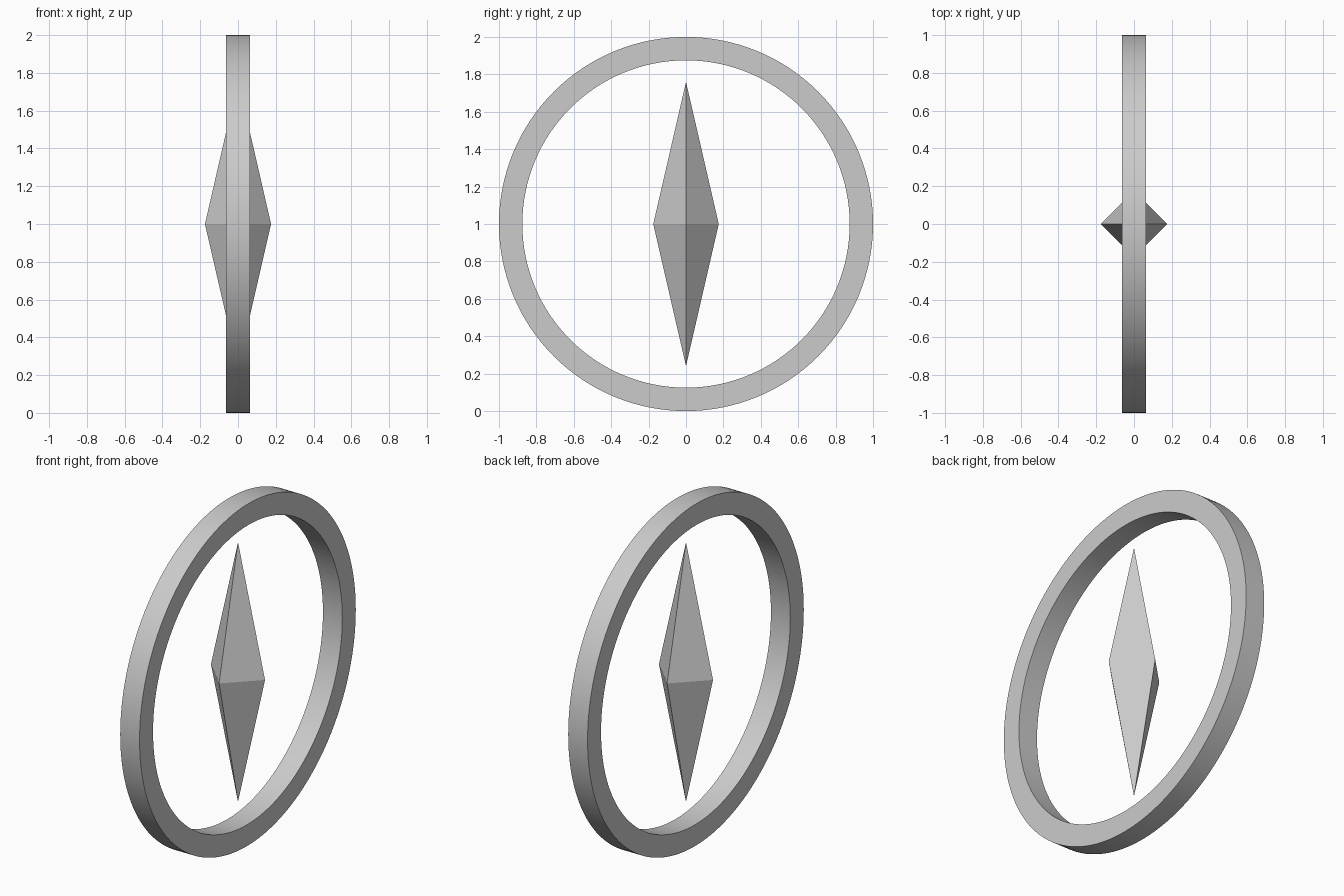
import bpy, bmesh, math
from mathutils import Matrix, Vector

cube = bpy.data.objects.get("Cube")
if cube:
    bpy.data.objects.remove(cube, do_unlink=True)

# Single grey material
GREY = (0.6, 0.6, 0.6, 1)
grey = bpy.data.materials.new("plain grey")
grey.use_nodes = True
grey.diffuse_color = GREY
grey.node_tree.nodes["Principled BSDF"].inputs["Base Color"].default_value = GREY


def add_part(name, bm):
    bmesh.ops.recalc_face_normals(bm, faces=bm.faces)
    mesh = bpy.data.meshes.new(name)
    bm.to_mesh(mesh)
    bm.free()
    mesh.materials.append(grey)
    obj = bpy.data.objects.new(name, mesh)
    bpy.context.collection.objects.link(obj)
    return obj


# Ring: a square section spun about the x axis
OUTER, INNER, HALF_WIDTH, CENTRE = 1.0, 0.875, 0.0625, Vector((0, 0, 1))
bm = bmesh.new()
section = [bm.verts.new((x, 0, 1 + r)) for x, r in
           ((-HALF_WIDTH, INNER), (HALF_WIDTH, INNER),
            (HALF_WIDTH, OUTER), (-HALF_WIDTH, OUTER))]
edges = [bm.edges.new((section[i], section[(i + 1) % 4])) for i in range(4)]
bmesh.ops.spin(bm, geom=section + edges, cent=CENTRE, axis=(1, 0, 0),
               angle=math.tau, steps=128, use_merge=True)
bmesh.ops.remove_doubles(bm, verts=bm.verts, dist=0.0001)
ring = add_part("ring", bm)
bpy.ops.object.select_all(action="DESELECT")
ring.select_set(True)
bpy.context.view_layer.objects.active = ring
bpy.ops.object.shade_smooth_by_angle(angle=math.radians(30))

# Floating crystal: a stretched octahedron, flat shaded
bm = bmesh.new()
girdle = bmesh.ops.create_circle(bm, segments=4, radius=0.175,
                                 matrix=Matrix.Translation(CENTRE))["verts"]
for tip_z in (0.24, 1.76):
    tip = bm.verts.new((0, 0, tip_z))
    for i in range(4):
        bm.faces.new((girdle[i], girdle[(i + 1) % 4], tip))
add_part("crystal", bm)
